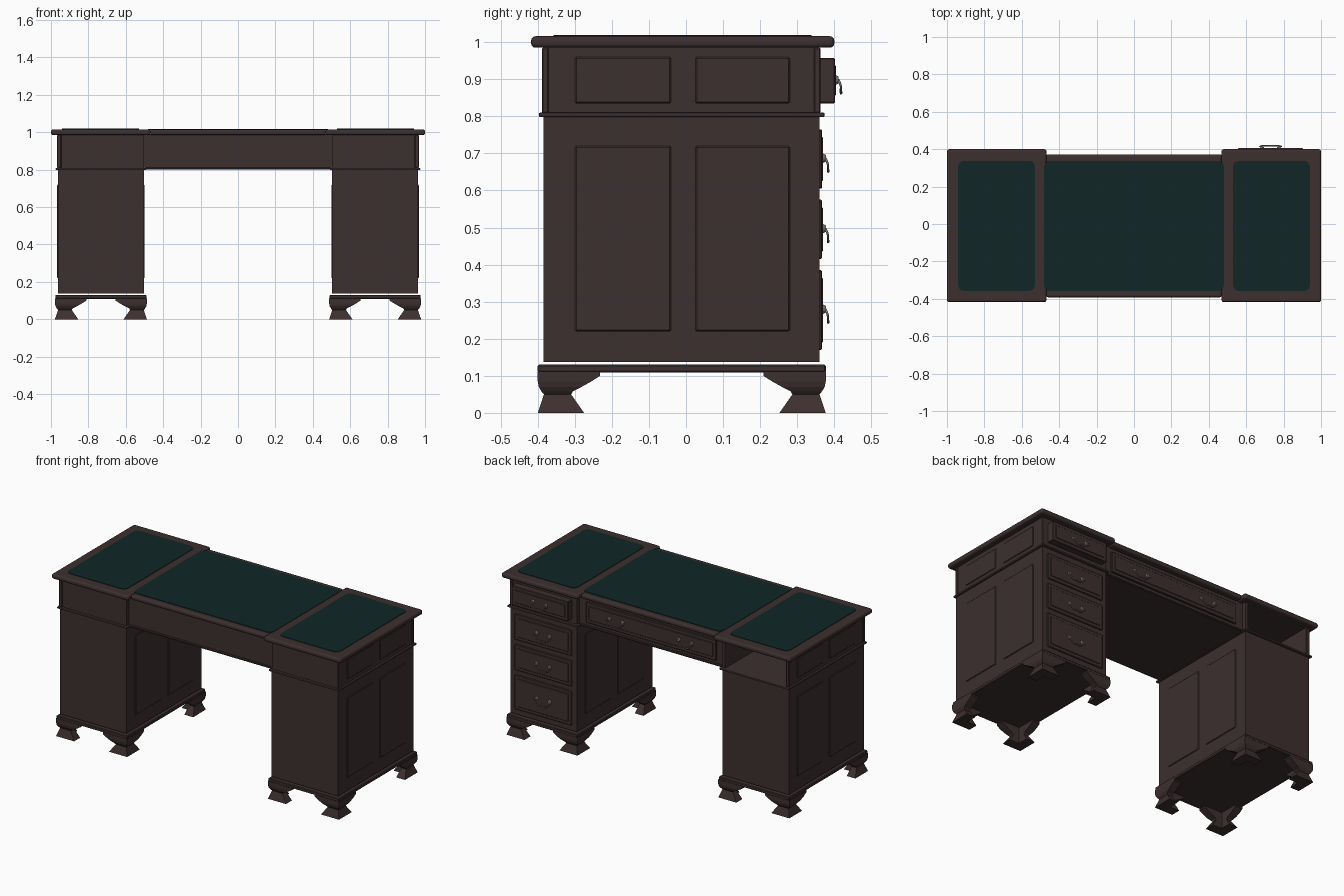
import bpy, bmesh, math
from mathutils import Matrix

if "Cube" in bpy.data.objects:
    bpy.data.objects.remove(bpy.data.objects["Cube"])


def material(name, rgb):
    m = bpy.data.materials.new(name)
    m.diffuse_color = (*rgb, 1)
    m.use_nodes = True
    m.node_tree.nodes["Principled BSDF"].inputs["Base Color"].default_value = m.diffuse_color
    return m


WOOD = material("dark mahogany", (0.047, 0.029, 0.029))
LEATHER = material("green leather", (0.005, 0.019, 0.019))
METAL = material("aged metal", (0.22, 0.19, 0.17))


def finish(bm, name, mat):
    bmesh.ops.recalc_face_normals(bm, faces=bm.faces)
    me = bpy.data.meshes.new(name)
    bm.to_mesh(me)
    bm.free()
    me.materials.append(mat)
    ob = bpy.data.objects.new(name, me)
    bpy.context.collection.objects.link(ob)
    return ob


def box(name, x, y, z, mat=WOOD, bevel=0, seg=1, vertical=False):
    """Box from (min, max) ranges, with optional bevelled edges."""
    bm = bmesh.new()
    bmesh.ops.create_cube(bm, size=1)
    for v in bm.verts:
        v.co = [r[0] + (c + 0.5) * (r[1] - r[0]) for c, r in zip(v.co, (x, y, z))]
    if bevel:
        edges = [e for e in bm.edges if not vertical
                 or abs(e.verts[0].co.z - e.verts[1].co.z) > 1e-5]
        bmesh.ops.bevel(bm, geom=edges, offset=bevel, segments=seg, profile=0.5,
                        affect='EDGES')
    return finish(bm, name, mat)


def span(s, a, b):
    return tuple(sorted((s * a, s * b)))


def foot(name, cx, cy, sx, sy):
    """Ogee bracket foot: L-shaped sections lofted upwards from the corner."""
    # height, outer face setback, wing length, inner thickness
    levels = [(0, 0, .125, .06), (.05, .017, .09, .05), (.058, .010, .095, .05),
              (.07, .003, .118, .05), (.085, 0, .145, .05), (.1, 0, .168, .05),
              (.112, 0, .168, .05)]
    bm = bmesh.new()
    rings = []
    for z, o, l, t in levels:
        pts = [(o, o), (l, o), (l, t), (t, t), (t, l), (o, l)]
        rings.append([bm.verts.new((cx + sx * u, cy + sy * v, z)) for u, v in pts])
    for a, b in zip(rings, rings[1:]):
        for i in range(6):
            j = (i + 1) % 6
            bm.faces.new((a[i], a[j], b[j], b[i]))
    bm.faces.new(rings[0])
    bm.faces.new(rings[-1])
    finish(bm, name, WOOD)


def handle(name, x, y, z):
    """Swan-neck pull: drooping bail between two round plates."""
    cu = bpy.data.curves.new(name, 'CURVE')
    cu.dimensions = '3D'
    cu.bevel_depth = 0.0035
    cu.bevel_resolution = 1
    cu.use_fill_caps = True
    half = [(.045, .006, .012), (.058, .010, .004), (.046, .013, -.006),
            (.034, .013, -.018), (.018, .013, -.024)]
    pts = [(-a, b, c) for a, b, c in half] + [(0, .014, -.021)] + half[::-1]
    sp = cu.splines.new('POLY')
    sp.points.add(len(pts) - 1)
    for p, q in zip(sp.points, pts):
        p.co = (x + q[0], y + q[1], z + q[2], 1)
    cu.materials.append(METAL)
    bpy.context.collection.objects.link(bpy.data.objects.new(name, cu))
    bm = bmesh.new()
    for s in (-1, 1):
        m = Matrix.Translation((x + s * .045, y + .003, z + .012)) @ Matrix.Rotation(math.pi / 2, 4, 'X')
        bmesh.ops.create_cone(bm, cap_ends=True, segments=10, radius1=.009,
                              radius2=.013, depth=.008, matrix=m)
    finish(bm, name + "_plates", METAL)


def drawer(name, x, y, z, pulls):
    """Drawer front with a raised field and its handles."""
    box(name, x, (y[0], y[1] - .003), z, bevel=.003)
    box(name + "_field", (x[0] + .02, x[1] - .02), (y[1] - .006, y[1]),
        (z[0] + .02, z[1] - .02), bevel=.003)
    for i, px in enumerate(pulls):
        handle(f"{name}_handle_{i}", px, y[1], (z[0] + z[1]) / 2 - .01)


# Pedestals, mirrored left and right
for s, side in ((-1, "left"), (1, "right")):
    box(side + "_pedestal", span(s, .503, .963), (-.385, .36), (.137, .805))
    box(side + "_waist_moulding", span(s, .49, .975), (-.397, .374), (.798, .81),
        bevel=.004, seg=2)
    box(side + "_plinth", span(s, .488, .977), (-.4, .377), (.109, .13), bevel=.004)
    # side panels, two over two
    for i, y in enumerate(((-.3, -.04), (.025, .28))):
        box(f"{side}_lower_panel_{i}", span(s, .96, .967), y, (.22, .72), bevel=.004)
        box(f"{side}_upper_panel_{i}", span(s, .96, .967), y, (.835, .96), bevel=.004)
        box(f"{side}_inner_panel_{i}", span(s, .499, .506), y, (.22, .72), bevel=.004)
    # corner posts
    for y in (-.38, .354):
        box(side + "_corner_post", span(s, .945, .967), (y - .009, y + .009), (.809, .985), bevel=.003)
    for sy, y in ((1, -.4), (-1, .377)):
        foot(side + "_foot", s * .979, y, -s, sy)
        foot(side + "_inner_foot", s * .487, y, s, sy)
    # end section of the top
    box(side + "_top", span(s, .468, 1), (-.418, .4), (.985, 1.016), bevel=.012, seg=3)
    box(side + "_leather", span(s, .53, .94), (-.358, .338), (1.012, 1.019), LEATHER,
        bevel=.03, seg=3, vertical=True)

# Upper drawer housings: closed on the right, open compartment on the left
box("right_housing", (.503, .963), (-.383, .36), (.805, .99))
box("left_housing_outer_wall", (-.963, -.943), (-.383, .36), (.805, .99))
box("left_housing_inner_wall", (-.523, -.503), (-.383, .36), (.805, .99))
box("left_housing_front", (-.95, -.51), (-.383, -.363), (.805, .99))

# Centre section over the kneehole
box("centre_housing", (-.51, .51), (-.36, .335), (.812, .99))
box("centre_moulding", (-.5, .5), (-.37, .345), (.8, .812), bevel=.003)
box("centre_top", (-.47, .47), (-.392, .372), (.985, 1.015), bevel=.012, seg=3)
box("centre_leather", (-.48, .48), (-.358, .338), (1.011, 1.0185), LEATHER,
    bevel=.03, seg=3, vertical=True)

# Drawers on the back, the top one pulled slightly open
drawer("top_drawer", (.535, .925), (.35, .405), (.835, .957), [.73])
for i, z in enumerate(((.605, .765), (.415, .575), (.17, .385))):
    drawer(f"pedestal_drawer_{i}", (.535, .93), (.35, .37), z, [.73])
drawer("centre_drawer", (-.45, .45), (.325, .35), (.832, .96), [-.24, .24])
